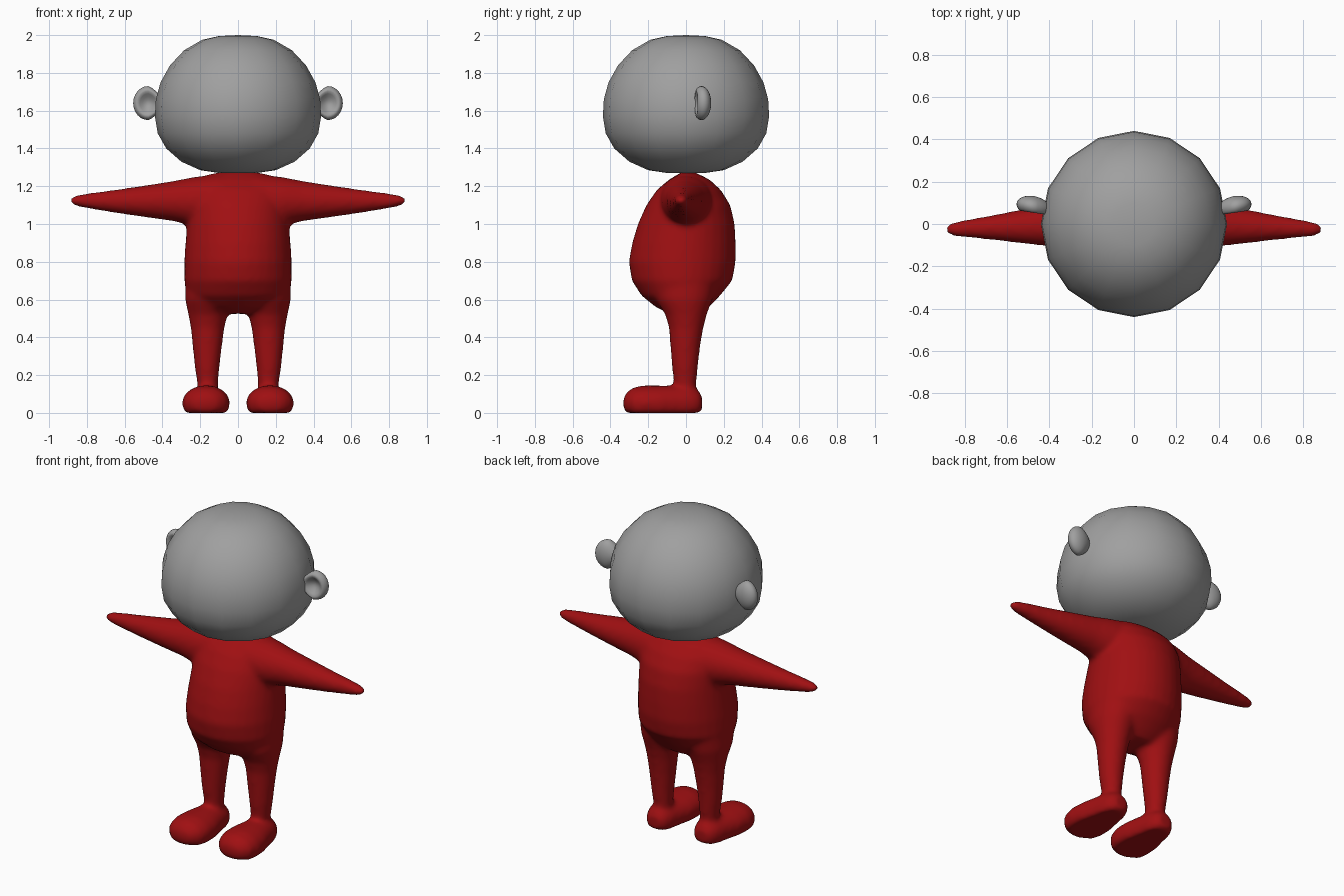
import bpy, bmesh
from math import sin, cos, pi
from mathutils import Vector, Matrix

cube = bpy.data.objects.get("Cube")
if cube:
    bpy.data.objects.remove(cube)


def material(name, rgb):
    m = bpy.data.materials.new(name)
    m.use_nodes = True
    m.diffuse_color = (*rgb, 1)
    m.node_tree.nodes["Principled BSDF"].inputs["Base Color"].default_value = (*rgb, 1)
    return m


grey = material("grey", (0.35, 0.35, 0.35))
red = material("red", (0.35, 0.005, 0.006))


def loft(bm, rings):
    """Skin a list of equal-sized point rings and cap both ends."""
    loops = [[bm.verts.new(p) for p in ring] for ring in rings]
    n = len(loops[0])
    for a, b in zip(loops, loops[1:]):
        for i in range(n):
            j = (i + 1) % n
            bm.faces.new((a[i], a[j], b[j], b[i]))
    bm.faces.new(loops[0][::-1])
    bm.faces.new(loops[-1])


def ellipse(centre, u, v, n=32):
    c, u, v = Vector(centre), Vector(u), Vector(v)
    return [c + u * cos(2 * pi * i / n) + v * sin(2 * pi * i / n) for i in range(n)]


def finish(bm, name, mat):
    bmesh.ops.recalc_face_normals(bm, faces=bm.faces)
    me = bpy.data.meshes.new(name)
    bm.to_mesh(me)
    bm.free()
    me.materials.append(mat)
    me.polygons.foreach_set("use_smooth", [True] * len(me.polygons))
    ob = bpy.data.objects.new(name, me)
    bpy.context.collection.objects.link(ob)
    return ob


# Head: sixteen-sided lathe
profile = [(1.27, .10), (1.285, .20), (1.33, .30), (1.40, .38), (1.48, .425), (1.57, .44),
           (1.66, .435), (1.75, .41), (1.84, .36), (1.92, .285), (1.975, .19), (1.995, .10)]
bm = bmesh.new()
loft(bm, [ellipse((0, 0, z), (r, 0, 0), (0, r, 0), 16) for z, r in profile])
bmesh.ops.poke(bm, faces=[f for f in bm.faces if len(f.verts) > 4])
for v in bm.verts:
    if len(v.link_faces) == 16 and v.co.z > 1.9:
        v.co.z = 2.0
finish(bm, "head", grey)

# Ears: rounded lobes on a narrow root, hollowed at the front
for side, name in ((1, "left_ear"), (-1, "right_ear")):
    bm = bmesh.new()
    bmesh.ops.create_uvsphere(bm, u_segments=24, v_segments=16, radius=1)
    bmesh.ops.rotate(bm, verts=bm.verts, matrix=Matrix.Rotation(pi / 2, 3, 'X'))
    for v in bm.verts:
        x, y, z = v.co
        if y < 0:
            y *= 1 - 1.1 * max(0, 1 - (x * x + z * z) / .6)
        if x < 0:
            z *= 1 + .35 * x
        v.co = (side * (.475 + .08 * x), .082 + .05 * y + .012 * x, 1.64 + .09 * z)
    finish(bm, name, grey)

# Body: torso, arms, legs and feet fused into one skin
bm = bmesh.new()
torso = [(.525, .12, -.09, .08), (.56, .21, -.16, .12), (.62, .265, -.235, .18), (.70, .285, -.287, .245),
         (.80, .285, -.303, .263), (.90, .278, -.285, .263), (1.0, .27, -.255, .258), (1.10, .265, -.21, .235),
         (1.18, .255, -.155, .185), (1.235, .22, -.09, .125), (1.265, .15, -.04, .065), (1.277, .08, -.015, .035)]
loft(bm, [ellipse((0, (f + b) / 2, z), (w, 0, 0), (0, (b - f) / 2, 0)) for z, w, f, b in torso])

arm = [(.10, .99, 1.265, .15), (.24, .99, 1.248, .13), (.34, 1.015, 1.228, .108), (.50, 1.037, 1.203, .085),
       (.66, 1.06, 1.18, .06), (.80, 1.083, 1.162, .041), (.86, 1.095, 1.152, .032), (.89, 1.11, 1.137, .015)]
leg = [(.06, .11, .20, -.05, .045), (.16, .105, .217, -.065, .055), (.25, .097, .23, -.075, .064),
       (.35, .085, .24, -.083, .075), (.45, .072, .25, -.09, .092), (.52, .055, .263, -.11, .11),
       (.60, .03, .28, -.16, .14), (.70, .02, .28, -.18, .16)]
foot = [(-.332, .035, .075), (-.318, .075, .105), (-.28, .112, .135), (-.22, .127, .146), (-.14, .122, .145),
        (-.05, .10, .143), (.02, .085, .14), (.065, .066, .12), (.085, .04, .09)]
for s in (1, -1):
    loft(bm, [ellipse((s * x, .01 - .04 * x, (lo + hi) / 2), (0, r, 0), (0, 0, (hi - lo) / 2))
              for x, lo, hi, r in arm])
    loft(bm, [ellipse((s * (i + o) / 2, (f + b) / 2, z), ((o - i) / 2, 0, 0), (0, (b - f) / 2, 0))
              for z, i, o, f, b in leg])
    rings = [ellipse((s * (.165 - .02 * y), y, .055), (w, 0, 0), (0, 0, h - .055)) for y, w, h in foot]
    for ring in rings:
        for p in ring:
            if p.z < .055:
                p.z = max(0, .055 - (.055 - p.z) * 1.3)
    loft(bm, rings)
body = finish(bm, "body", red)
remesh = body.modifiers.new("fuse", 'REMESH')
remesh.mode = 'VOXEL'
remesh.voxel_size = .014
remesh.use_smooth_shade = True
smooth = body.modifiers.new("soften", 'SMOOTH')
smooth.factor = .5
smooth.iterations = 10
